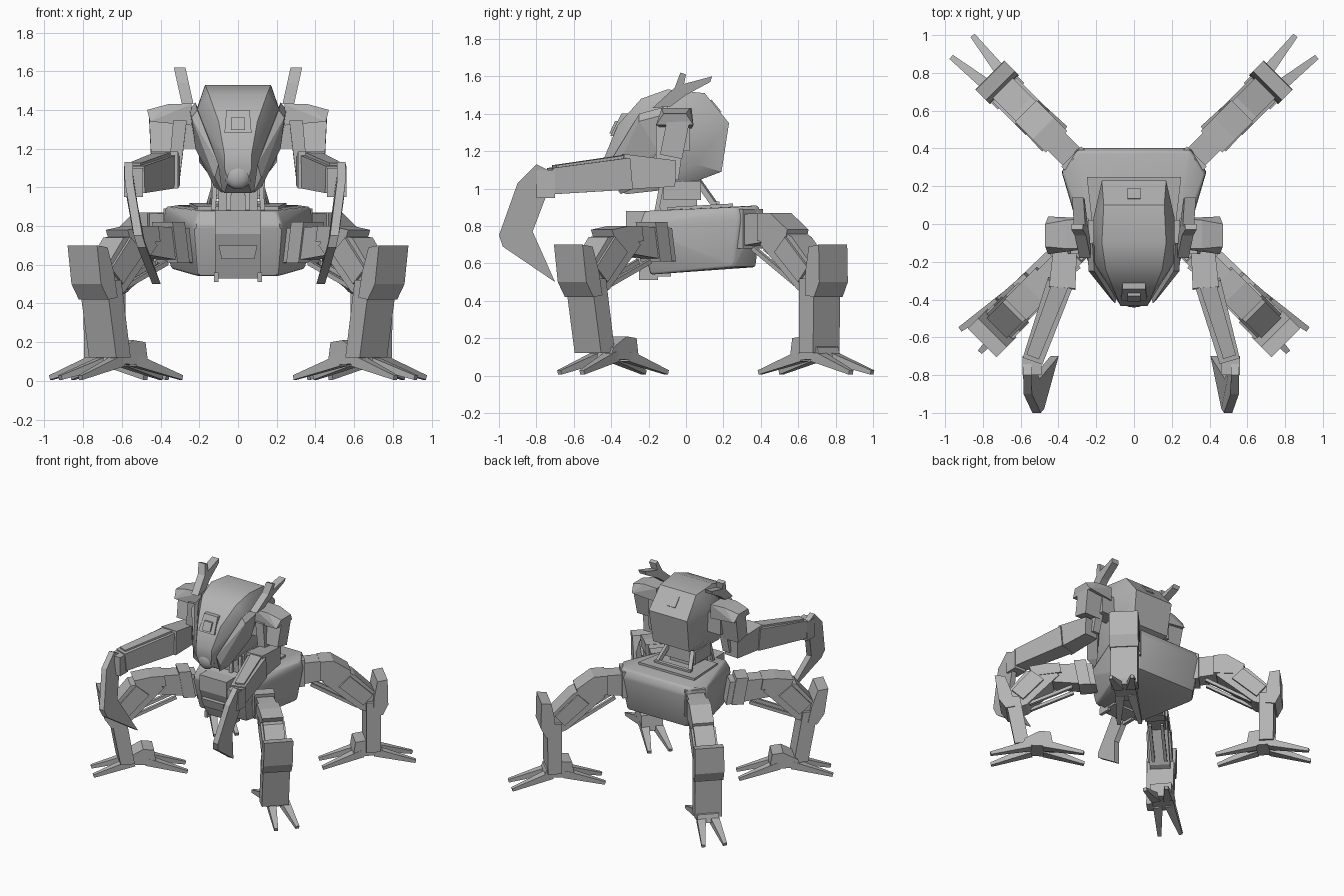
import bpy, bmesh, math
from mathutils import Vector

cube = bpy.data.objects.get("Cube")
if cube:
    bpy.data.objects.remove(cube, do_unlink=True)

grey = bpy.data.materials.new("plain grey")
grey.use_nodes = True
grey.diffuse_color = (0.45, 0.45, 0.45, 1)
grey.node_tree.nodes["Principled BSDF"].inputs["Base Color"].default_value = (0.45, 0.45, 0.45, 1)


def finish(name, bm, smooth=False):
    bmesh.ops.recalc_face_normals(bm, faces=bm.faces[:])
    mesh = bpy.data.meshes.new(name)
    bm.to_mesh(mesh)
    bm.free()
    mesh.materials.append(grey)
    if smooth:
        mesh.shade_smooth()
        mesh.set_sharp_from_angle(angle=math.radians(30))
    obj = bpy.data.objects.new(name, mesh)
    bpy.context.collection.objects.link(obj)
    return obj


def hull(name, points, bevel=0.0, mirror=False, smooth=False):
    """Convex armour block around a few corner points."""
    bm = bmesh.new()
    pts = [Vector(p) for p in points]
    if mirror:
        pts += [Vector((-p.x, p.y, p.z)) for p in pts]
    for p in pts:
        bm.verts.new(p)
    res = bmesh.ops.convex_hull(bm, input=bm.verts[:])
    junk = {g for g in res["geom_interior"] + res["geom_unused"] if isinstance(g, bmesh.types.BMVert)}
    bmesh.ops.delete(bm, geom=list(junk), context="VERTS")
    bmesh.ops.dissolve_limit(bm, angle_limit=0.03, verts=bm.verts[:], edges=bm.edges[:])
    if bevel:
        bmesh.ops.bevel(bm, geom=bm.edges[:], offset=bevel, segments=2, profile=0.5,
                        affect="EDGES", clamp_overlap=True)
    return finish(name, bm, smooth)


def box(name, x, y, z):
    return hull(name, [(i, j, k) for i in x for j in y for k in z])


def limb(name, a, b, size_a, size_b):
    """Tapered bar from a to b; sizes are half width and half height."""
    a, b = Vector(a), Vector(b)
    d = (b - a).normalized()
    side = d.cross(Vector((0, 0, 1)))
    side = side.normalized() if side.length > 0.4 else Vector((1, 0, 0))
    up = side.cross(d)
    return hull(name, [p + side * w * i + up * h * j for p, (w, h) in ((a, size_a), (b, size_b))
                       for i in (-1, 1) for j in (-1, 1)])


def blade_plate(name, profile, x_of, half):
    """Flat plate cut to a y-z profile, leaning sideways with height."""
    bm = bmesh.new()
    rings = [[bm.verts.new((x_of(z) + e, y, z)) for y, z in profile] for e in (-half, half)]
    bm.faces.new(rings[0])
    bm.faces.new(rings[1][::-1])
    n = len(profile)
    for i in range(n):
        j = (i + 1) % n
        bm.faces.new((rings[0][i], rings[0][j], rings[1][j], rings[1][i]))
    return finish(name, bm)


def frame(s, origin, angle, lean=0.0):
    """Maps outward distance, sideways offset and height into the model."""
    ca, sa = math.cos(math.radians(angle)), math.sin(math.radians(angle))

    def place(r, t, z):
        r += lean * z
        return Vector((s * (origin[0] + ca * r - sa * t), origin[1] + sa * r + ca * t, z))
    return place


# Lower body
hull("lower_body", [
    (.30, .385, .91), (.375, .26, .90), (.20, -.22, .88),
    (.30, .405, .85), (.385, .28, .84), (.23, -.25, .80),
    (.26, .37, .58), (.35, .25, .58), (.21, -.19, .54)], bevel=0.012, mirror=True, smooth=True)
hull("lower_body_top_plate", [(.25, .25, .92), (.21, -.1, .90), (.25, .25, .88), (.21, -.1, .86)], mirror=True)
hull("front_block", [(.12, -.32, .88), (.12, -.32, .76), (.12, -.23, .53),
                     (.12, -.08, .53), (.12, -.1, .88)], mirror=True)
hull("front_vent", [(.10, -.33, .70), (.085, -.31, .63), (.10, -.2, .70), (.085, -.2, .63)], mirror=True)

# Neck
box("neck_core", (-.10, .10), (-.14, .06), (.86, 1.04))
box("neck_collar", (-.14, .14), (-.12, .08), (.94, 1.04))
box("neck_rear_bar", (-.16, .16), (.15, .18), (.90, .93))
for s in (-1, 1):
    for x in (.05, .13):
        limb("neck_front_strut", (s * x, -.16, .86), (s * x * .9, -.13, 1.02), (.012, .012), (.012, .012))
    limb("neck_rear_strut", (s * .15, .17, .89), (s * .1, .05, 1.06), (.015, .015), (.015, .015))

# Head and torso shell
hull("head_shell", [
    (.17, .23, 1.35), (.16, .19, 1.09), (.16, .10, 1.51), (.17, -.1, 1.53), (.15, -.24, 1.48),
    (.215, .03, 1.40), (.215, -.2, 1.39), (.20, .05, 1.13), (.07, -.435, 1.10), (.07, -.435, 1.17),
    (.10, -.365, 1.34), (.05, -.42, 1.03), (.07, -.32, .97), (.10, -.05, 1.0)], mirror=True, smooth=True)
hull("brow_box", [(.07, -.405, 1.28), (.06, -.345, 1.40), (.07, -.25, 1.28), (.06, -.25, 1.40)], mirror=True)
hull("eye_lens", [(.035, -.41, 1.295), (.035, -.38, 1.36), (.035, -.3, 1.295), (.035, -.3, 1.36)], mirror=True)
hull("rear_hatch", [(.035, .135, 1.477), (.035, .19, 1.41), (.035, .12, 1.45), (.035, .17, 1.39)], mirror=True)
bm = bmesh.new()
bmesh.ops.create_uvsphere(bm, u_segments=16, v_segments=8, radius=0.07)
for v in bm.verts:
    v.co = Vector((v.co.x, v.co.y * .6 - .40, v.co.z + 1.06))
finish("nose", bm, True)

antenna = [(-.18, 1.43), (-.06, 1.54), (-.03, 1.62), (0, 1.61), (-.01, 1.56),
           (.14, 1.60), (.13, 1.57), (0, 1.50), (-.08, 1.44)]
scythe = [(-.74, .98), (-.72, 1.09), (-.80, 1.13), (-.90, 1.03), (-1.0, .75),
          (-.98, .69), (-.70, .50), (-.82, .77)]

for s, side in ((1, "left"), (-1, "right")):
    def m(*p, s=s):
        return (s * p[0], p[1], p[2])

    # Face armour and antenna
    hull(side + "_cheek_plate", [
        m(.22, -.10, 1.44), m(.25, -.10, 1.40), m(.24, -.25, 1.36), m(.21, -.25, 1.40), m(.10, -.42, 1.12),
        m(.12, -.40, 1.05), m(.08, -.35, .97), m(.12, -.28, 1.0), m(.22, -.15, 1.2)])
    blade_plate(side + "_antenna", antenna, lambda z: s * (.26 + (z - 1.43) * .22), .03)

    # Shoulder and arm
    hull(side + "_shoulder_guard", [m(.24, y, z) for y in (-.13, .03) for z in (1.32, 1.43)]
         + [m(.36, -.13, 1.43), m(.36, .02, 1.43)]
         + [m(.47, y, 1.40) for y in (-.12, 0)]
         + [m(.455, y, 1.34) for y in (-.16, .04)])
    box(side + "_shoulder_joint", (s * .15, s * .32), (-.1, .02), (1.2, 1.36))
    limb(side + "_upper_arm", m(.385, -.04, 1.37), m(.38, -.08, 1.17), (.075, .06), (.07, .06))
    limb(side + "_inner_arm_plate", m(.30, -.08, 1.34), m(.33, -.10, 1.05), (.035, .08), (.03, .06))
    limb(side + "_elbow", m(.36, -.06, 1.08), m(.38, -.34, 1.09), (.06, .07), (.07, .095))
    wx = .505 if s > 0 else .535
    limb(side + "_forearm", m(.39, -.31, 1.08), m(wx, -.72, 1.04), (.07, .085), (.055, .07))
    limb(side + "_forearm_ridge", m(.39, -.32, 1.14), m(wx, -.70, 1.09), (.045, .04), (.035, .035))
    box(side + "_wrist", (s * (wx - .045), s * (wx + .055)), (-.80, -.70), (.95, 1.10))
    curl = .3 if s > 0 else .4
    blade_plate(side + "_scythe_blade", scythe, lambda z: s * (wx + .03 - curl * (1.1 - z) ** 2), .022)
    hull(side + "_front_prong", [m(x, y, z) for x in (.10, .125) for y in (-.25, -.15) for z in (.51, .56)])

# Legs; each row: end, leg position, heading, lean, hip drop, foot centre, foot heading
rows = (("rear", (.665, .69), 45, 0, 0, (.665, .695), 45),
        ("front", (.625, -.45), -45, .17, .07, (.606, -.39), -41))
for s, side in ((1, "left"), (-1, "right")):
    for end, origin, angle, lean, drop, foot, foot_angle in rows:
        leg = frame(s, origin, angle, lean)
        ground = frame(s, foot, foot_angle)

        def slab(part, half, profile, place=leg):
            return hull(f"{end}_{side}_{part}", [place(r, t, z) for r, z in profile for t in (-half, half)])

        slab("hip", .065, [(-.60, .68 - drop), (-.60, .86 - drop), (-.30, .87 - drop), (-.28, .72 - drop)])
        slab("hip_collar", .075, [(-.56, .68 - drop), (-.56, .89 - drop), (-.47, .89 - drop), (-.47, .68 - drop)])
        slab("thigh_guard", .08, [(-.36, .72), (-.36, .87 - drop), (-.26, .87 - drop), (-.13, .78), (-.15, .70)])
        slab("thigh", .075, [(-.34, .70), (-.28, .83 - drop), (-.10, .74), (.06, .58), (.06, .42), (-.06, .46)])
        slab("thigh_side_plate", .09, [(-.22, .66), (-.14, .74), (.03, .58), (-.04, .50)])
        slab("knee_guard", .108, [(.06, .69), (.135, .70), (.14, .50), (.10, .42), (.03, .43), (.035, .56)])
        slab("shin", .10, [(-.02, .52), (.09, .52), (.085, .12), (-.02, .12)])
        slab("ankle", .08, [(-.11, .12), (-.10, .20), (-.02, .21), (.09, .15), (.11, .09), (-.12, .08)], ground)
        for t in (-.045, .045):
            limb(f"{end}_{side}_piston", leg(-.42, t, .68 - drop), leg(-.08, t, .48), (.012, .012), (.012, .012))
        # Four splayed toes
        for d in (-1, 1):
            for t in (-1, 1):
                limb(f"{end}_{side}_toe", ground(d * .05, t * .045, .105),
                     ground(d * .345, t * .08, .017), (.035, .03), (.014, .012))
